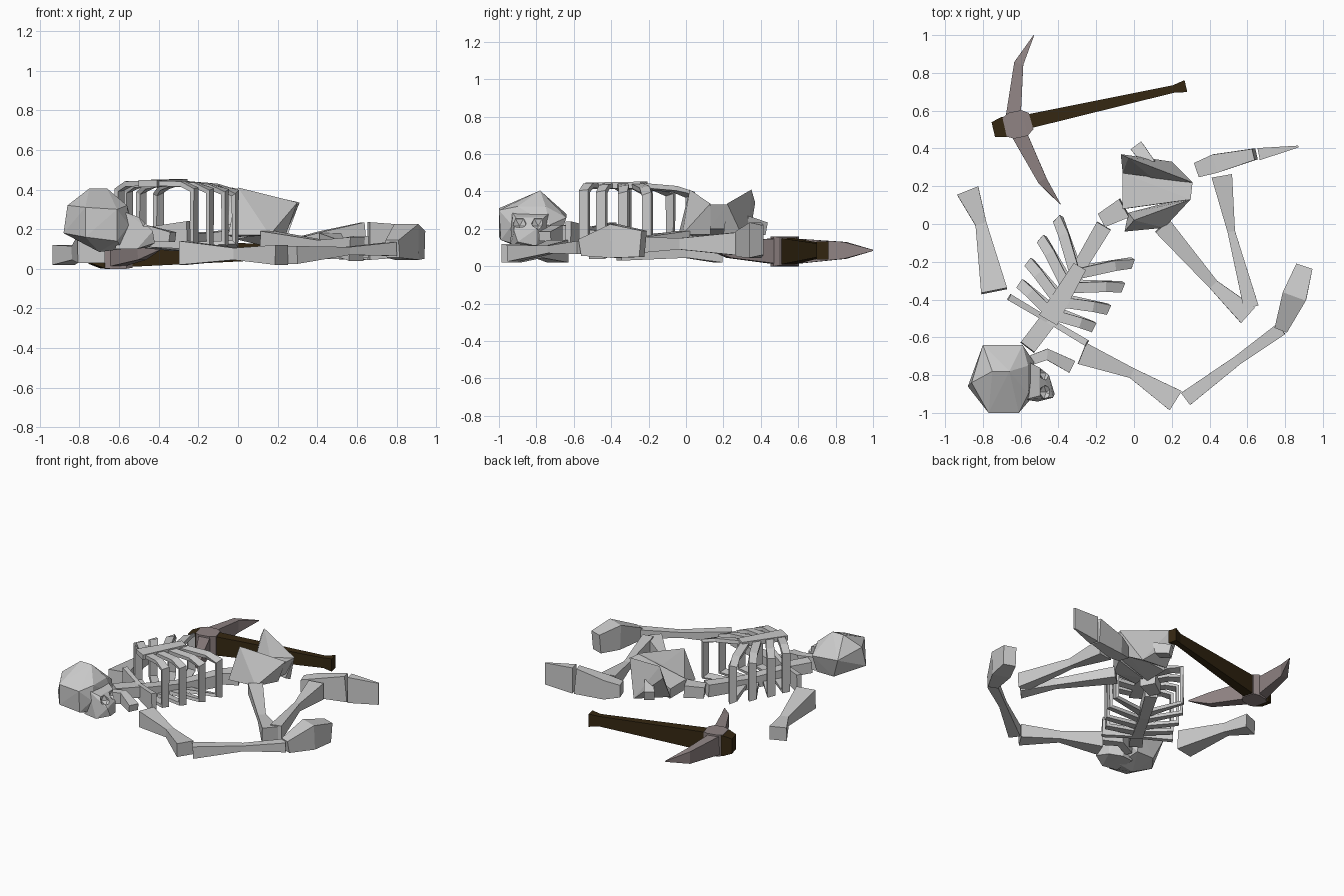
import bpy, bmesh, math
from mathutils import Vector


def material(name, rgb):
    m = bpy.data.materials.new(name)
    m.diffuse_color = (*rgb, 1)
    return m


WOOD = material("wood", (0.036, 0.021, 0.006))
METAL = material("metal", (0.28, 0.23, 0.23))


def finish(name, bm, mat=None):
    bmesh.ops.recalc_face_normals(bm, faces=bm.faces)
    me = bpy.data.meshes.new(name)
    bm.to_mesh(me)
    bm.free()
    ob = bpy.data.objects.new(name, me)
    bpy.context.collection.objects.link(ob)
    if mat:
        me.materials.append(mat)
    return ob


def loft(name, sections, ref=(0, 0, 1), mat=None):
    """Loft rectangular sections (x, y, z, width, height); height follows ref."""
    bm = bmesh.new()
    pts = [Vector(s[:3]) for s in sections]
    rings = []
    for i, s in enumerate(sections):
        t = Vector((0, 0, 0))
        if i > 0:
            t += (pts[i] - pts[i - 1]).normalized()
        if i < len(pts) - 1:
            t += (pts[i + 1] - pts[i]).normalized()
        t.normalize()
        u = Vector(ref)
        u = (u - t * u.dot(t)).normalized()
        v = t.cross(u)
        rings.append([bm.verts.new(pts[i] + v * (a * s[3] / 2) + u * (b * s[4] / 2))
                      for a, b in ((1, 1), (-1, 1), (-1, -1), (1, -1))])
    for a, b in zip(rings, rings[1:]):
        for j in range(4):
            bm.faces.new((a[j], a[(j + 1) % 4], b[(j + 1) % 4], b[j]))
    bm.faces.new(rings[0])
    bm.faces.new(rings[-1])
    return finish(name, bm, mat)


def hull(name, points):
    bm = bmesh.new()
    vs = [bm.verts.new(p) for p in points]
    r = bmesh.ops.convex_hull(bm, input=vs)
    junk = {g for g in r["geom_interior"] + r["geom_unused"] if isinstance(g, bmesh.types.BMVert)}
    bmesh.ops.delete(bm, geom=list(junk), context="VERTS")
    return finish(name, bm)


# Torso frame: s runs from neck to hips, l to the side
AXIS, SIDE, NECK = Vector((0.51, 0.86, 0)), Vector((0.86, -0.51, 0)), Vector((-0.45, -0.5, 0))


def torso(s, l, z):
    return (*(NECK + AXIS * s + SIDE * l)[:2], z)


# Spine, neck, lumbar and breastbone
loft("spine", [(*torso(0, 0, 0.15), 0.075, 0.09), (*torso(0.28, 0, 0.13), 0.07, 0.08),
               (*torso(0.57, 0, 0.14), 0.085, 0.09)])
loft("neck", [(*torso(-0.19, -0.02, 0.18), 0.09, 0.08), (*torso(-0.02, 0, 0.17), 0.09, 0.08)])
loft("lumbar", [(-0.17, 0.02, 0.14, 0.08, 0.08), (-0.05, 0.085, 0.15, 0.11, 0.09)])
loft("breastbone", [(*torso(-0.01, 0, 0.43), 0.11, 0.035), (*torso(0.32, 0, 0.435), 0.075, 0.035)])
loft("collar_plate", [(*torso(-0.01, -0.24, 0.17), 0.035, 0.13), (*torso(-0.01, 0, 0.16), 0.03, 0.10),
                      (*torso(-0.01, 0.24, 0.17), 0.035, 0.14)])

# Four pairs of boxy ribs sweeping toward the hips
for i, (s0, s1, w) in enumerate([(0.03, 0.08, 0.22), (0.11, 0.20, 0.24), (0.20, 0.34, 0.245), (0.29, 0.475, 0.225)]):
    for side, label in ((-1, "left"), (1, "right")):
        path = [(s0, 0.02, 0.43), (s0 + 0.7 * (s1 - s0), 0.7 * w, 0.43 - 0.006 * i), (s1, w, 0.40 - 0.006 * i),
                (s1, w, 0.125), (s0 + 0.02, 0.02, 0.12)]
        loft(f"rib_{label}_{i + 1}", [(*torso(s, side * l, z), 0.026, 0.055) for s, l, z in path], ref=AXIS)

# Skull: faceted cranium, face with two eye sockets, loose jaw
hull("cranium", [
    (-0.80, -0.64, 0.28), (-0.59, -0.64, 0.26), (-0.75, -0.78, 0.405), (-0.66, -0.78, 0.405), (-0.86, -0.84, 0.32),
    (-0.88, -0.86, 0.18), (-0.77, -1.0, 0.31), (-0.61, -1.0, 0.30), (-0.77, -1.0, 0.16), (-0.61, -0.99, 0.14),
    (-0.56, -0.75, 0.32), (-0.56, -0.90, 0.32), (-0.70, -0.85, 0.085), (-0.74, -0.68, 0.13), (-0.60, -0.68, 0.13),
    (-0.53, -0.73, 0.22), (-0.55, -0.93, 0.22), (-0.58, -0.85, 0.1)])
face = hull("face", [
    (-0.58, -0.72, 0.29), (-0.58, -0.93, 0.29), (-0.50, -0.76, 0.26), (-0.50, -0.91, 0.26), (-0.45, -0.80, 0.20),
    (-0.43, -0.92, 0.19), (-0.42, -0.90, 0.13), (-0.45, -0.80, 0.11), (-0.51, -0.94, 0.10), (-0.53, -0.75, 0.10),
    (-0.62, -0.92, 0.10), (-0.62, -0.76, 0.10)])
for i, y in enumerate((-0.79, -0.89)):
    bpy.ops.mesh.primitive_ico_sphere_add(subdivisions=1, radius=0.042, location=(-0.465, y, 0.235))
    cutter = bpy.context.object
    cutter.name = f"eye_cutter_{i + 1}"
    cutter.hide_render = True
    cutter.hide_viewport = True
    mod = face.modifiers.new("eye_socket", "BOOLEAN")
    mod.operation, mod.object = "DIFFERENCE", cutter
loft("jaw", [(-0.57, -0.73, 0.17, 0.05, 0.1), (-0.46, -0.69, 0.18, 0.06, 0.08), (-0.33, -0.755, 0.16, 0.07, 0.05)])

# Pelvis: two flared wings over a sacrum
hull("pelvis_wing_right", [(0.0, 0.02, 0.41), (-0.05, -0.04, 0.17), (0.16, -0.02, 0.17), (0.30, 0.13, 0.335),
                           (0.24, 0.13, 0.17), (-0.03, 0.06, 0.16), (0.13, 0.09, 0.28)])
hull("pelvis_wing_left", [(-0.03, 0.35, 0.41), (-0.07, 0.37, 0.34), (0.20, 0.33, 0.10), (0.31, 0.22, 0.335),
                          (0.25, 0.20, 0.17), (-0.06, 0.27, 0.16), (0.10, 0.24, 0.26)])
hull("sacrum", [(-0.06, 0.08, 0.22), (-0.06, 0.27, 0.22), (-0.05, 0.08, 0.14), (-0.05, 0.26, 0.14),
                (0.30, 0.13, 0.33), (0.31, 0.22, 0.33), (0.24, 0.12, 0.20), (0.25, 0.22, 0.20)])
loft("hip_stub", [(0.015, 0.41, 0.2, 0.07, 0.07), (0.09, 0.31, 0.23, 0.06, 0.08)])

# Arms
loft("upper_arm_left", [(-0.88, 0.175, 0.07, 0.12, 0.10), (-0.81, 0.0, 0.08, 0.06, 0.07),
                        (-0.74, -0.355, 0.10, 0.14, 0.14)])
loft("upper_arm_right", [(-0.275, -0.685, 0.08, 0.12, 0.12), (-0.01, -0.79, 0.075, 0.055, 0.06),
                         (0.22, -0.935, 0.07, 0.12, 0.10)])
loft("forearm_right", [(0.275, -0.925, 0.07, 0.08, 0.09), (0.55, -0.72, 0.09, 0.05, 0.04),
                       (0.78, -0.555, 0.10, 0.07, 0.07)])
loft("hand_right", [(0.78, -0.555, 0.10, 0.07, 0.09), (0.85, -0.38, 0.135, 0.13, 0.18), (0.90, -0.23, 0.12, 0.09, 0.14)])

# Leg folded at the knee, with foot and toes
loft("thigh", [(0.15, -0.01, 0.15, 0.10, 0.08), (0.42, -0.32, 0.12, 0.055, 0.05), (0.60, -0.48, 0.10, 0.11, 0.12)])
loft("shin", [(0.465, 0.255, 0.12, 0.11, 0.12), (0.515, -0.04, 0.12, 0.04, 0.06), (0.62, -0.44, 0.11, 0.08, 0.11)])
loft("foot", [(0.33, 0.285, 0.12, 0.08, 0.09), (0.43, 0.32, 0.12, 0.10, 0.14), (0.64, 0.37, 0.14, 0.06, 0.19)])
loft("toes", [(0.66, 0.37, 0.14, 0.065, 0.19), (0.87, 0.41, 0.14, 0.01, 0.16)])

# Pickaxe
loft("pick_handle", [(-0.745, 0.50, 0.08, 0.08, 0.11), (-0.69, 0.513, 0.08, 0.11, 0.15), (-0.55, 0.545, 0.08, 0.075, 0.14),
                     (0.21, 0.715, 0.085, 0.04, 0.075), (0.275, 0.73, 0.085, 0.065, 0.095)], mat=WOOD)
loft("pick_collar", [(-0.685, 0.512, 0.08, 0.10, 0.158), (-0.65, 0.52, 0.08, 0.14, 0.16),
                     (-0.58, 0.535, 0.08, 0.14, 0.16), (-0.545, 0.545, 0.08, 0.09, 0.15)], mat=METAL)
loft("pick_spike_back", [(-0.64, 0.56, 0.08, 0.08, 0.14), (-0.61, 0.85, 0.085, 0.05, 0.09),
                         (-0.53, 1.0, 0.085, 0.004, 0.006)], mat=METAL)
loft("pick_spike_front", [(-0.62, 0.50, 0.08, 0.085, 0.14), (-0.485, 0.23, 0.09, 0.05, 0.09),
                          (-0.39, 0.105, 0.10, 0.004, 0.006)], mat=METAL)
